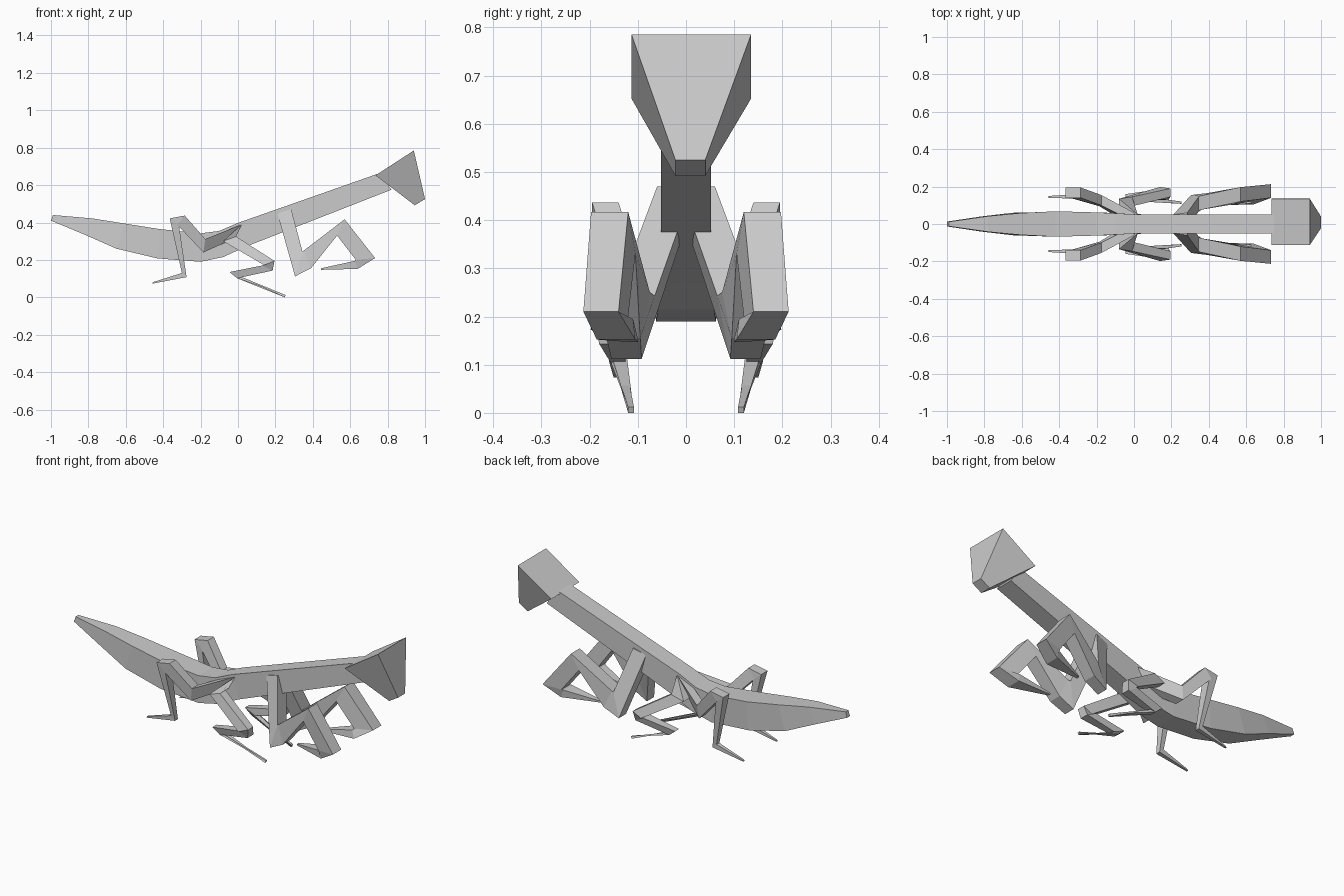
import bpy, bmesh

grey = bpy.data.materials.new("plain_grey")
grey.diffuse_color = (0.6, 0.6, 0.6, 1)


def loft(name, rings, mirror=False):
    """Skin a run of four-cornered rings and cap both ends."""
    bm = bmesh.new()
    loops = [[bm.verts.new(p) for p in ring] for ring in rings]
    for r, s in zip(loops, loops[1:]):
        for i in range(4):
            j = (i + 1) % 4
            bm.faces.new((r[i], r[j], s[j], s[i]))
    bm.faces.new(loops[0][::-1])
    bm.faces.new(loops[-1])
    bmesh.ops.recalc_face_normals(bm, faces=bm.faces)
    mesh = bpy.data.meshes.new(name)
    bm.to_mesh(mesh)
    bm.free()
    mesh.materials.append(grey)
    obj = bpy.data.objects.new(name, mesh)
    bpy.context.collection.objects.link(obj)
    if mirror:
        mod = obj.modifiers.new("other_side", 'MIRROR')
        mod.use_axis = (False, True, False)
        mod.use_clip = False
        mod.use_mirror_merge = False
    return obj


def ring(a, b):
    """Ring from two edges along y, each given as x, z, y_inner, y_outer."""
    return [(a[0], a[2], a[1]), (a[0], a[3], a[1]),
            (b[0], b[3], b[1]), (b[0], b[2], b[1])]


def body_ring(xt, zt, wt, xb, zb, wb):
    return ring((xt, zt, -wt, wt), (xb, zb, -wb, wb))


# abdomen tapering to the tail, running into the raised thorax
loft("abdomen_and_thorax", [body_ring(*s) for s in (
    (-0.99, 0.44, 0.012, -1.0, 0.41, 0.013),
    (-0.78, 0.422, 0.042, -0.82, 0.335, 0.04),
    (-0.61, 0.395, 0.058, -0.65, 0.26, 0.06),
    (-0.42, 0.365, 0.068, -0.43, 0.208, 0.065),
    (-0.20, 0.342, 0.062, -0.20, 0.19, 0.062),
    (-0.10, 0.355, 0.057, -0.08, 0.215, 0.058),
    (0.00, 0.398, 0.052, 0.04, 0.27, 0.052),
    (0.76, 0.665, 0.052, 0.82, 0.575, 0.052))])

# wedge head, wide at the top and narrow at the mouth
loft("head", [
    ring((0.735, 0.652, -0.113, 0.135), (0.94, 0.785, -0.113, 0.135)),
    ring((0.945, 0.492, -0.022, 0.04), (1.0, 0.525, -0.022, 0.04))])

# grasping front legs, folded back on themselves
loft("front_leg", [ring(a, b) for a, b in (
    ((0.21, 0.45, -0.02, 0.05), (0.285, 0.47, -0.015, 0.06)),
    ((0.305, 0.112, 0.092, 0.155), (0.345, 0.243, 0.065, 0.145)),
    ((0.39, 0.155, 0.095, 0.165), (0.352, 0.25, 0.075, 0.15)),
    ((0.53, 0.33, 0.105, 0.185), (0.57, 0.417, 0.12, 0.197)),
    ((0.63, 0.20, 0.12, 0.195), (0.733, 0.21, 0.14, 0.213)),
    ((0.625, 0.195, 0.11, 0.185), (0.64, 0.152, 0.105, 0.185)),
    ((0.444, 0.155, 0.10, 0.115), (0.444, 0.147, 0.10, 0.115)))], True)

# middle walking legs
loft("middle_leg", [ring(a, b) for a, b in (
    ((-0.02, 0.32, 0.0, 0.05), (0.02, 0.39, 0.0, 0.05)),
    ((-0.01, 0.325, 0.095, 0.145), (-0.08, 0.30, 0.085, 0.135)),
    ((0.195, 0.195, 0.145, 0.19), (0.14, 0.172, 0.15, 0.198)),
    ((0.185, 0.143, 0.13, 0.18), (0.13, 0.17, 0.13, 0.185)),
    ((-0.005, 0.102, 0.125, 0.155), (-0.045, 0.135, 0.125, 0.16)),
    ((0.255, 0.012, 0.108, 0.12), (0.25, 0.0, 0.108, 0.12)))], True)

# hind walking legs
loft("hind_leg", [ring(a, b) for a, b in (
    ((-0.03, 0.31, 0.0, 0.05), (0.02, 0.39, 0.0, 0.05)),
    ((-0.185, 0.24, 0.095, 0.15), (-0.175, 0.312, 0.10, 0.155)),
    ((-0.325, 0.388, 0.135, 0.195), (-0.285, 0.437, 0.14, 0.195)),
    ((-0.315, 0.38, 0.135, 0.19), (-0.365, 0.422, 0.14, 0.195)),
    ((-0.275, 0.108, 0.135, 0.16), (-0.30, 0.13, 0.135, 0.16)),
    ((-0.458, 0.073, 0.14, 0.15), (-0.455, 0.081, 0.14, 0.15)))], True)
